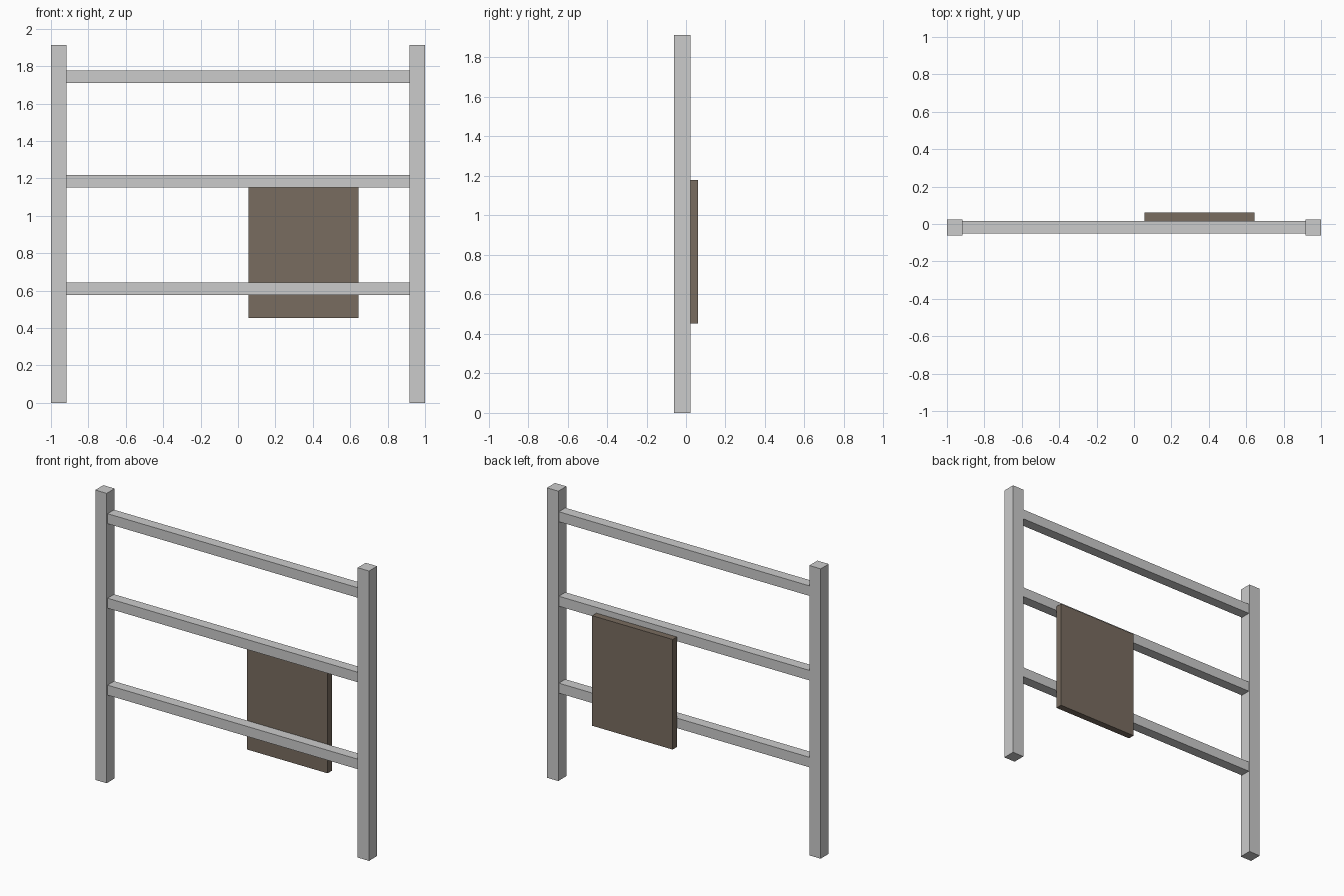
import bpy, bmesh
from mathutils import Vector

if "Cube" in bpy.data.objects:
    bpy.data.objects.remove(bpy.data.objects["Cube"])


def box(name, lo, hi):
    """Axis-aligned box between two corners, origin at its centre."""
    lo, hi = Vector(lo), Vector(hi)
    mesh = bpy.data.meshes.new(name)
    bm = bmesh.new()
    bmesh.ops.create_cube(bm, size=1.0)
    bmesh.ops.scale(bm, vec=hi - lo, verts=bm.verts)
    bm.to_mesh(mesh)
    bm.free()
    obj = bpy.data.objects.new(name, mesh)
    obj.location = (lo + hi) / 2
    bpy.context.collection.objects.link(obj)
    return obj


HEIGHT, POST = 1.914, 0.083

# Upright posts
for side, x in (("left", -1.0), ("right", 1.0 - POST)):
    box(side + "_post", (x, -0.061, 0), (x + POST, 0.023, HEIGHT))

# Horizontal rails between the posts
for level, z in (("lower", 0.611), ("middle", 1.185), ("upper", 1.743)):
    inner = 1.0 - POST
    box(level + "_rail", (-inner, -0.051, z - 0.033), (inner, 0.017, z + 0.033))

# Board fixed to the back of the lower two rails
board = box("back_board", (0.055, 0.017, 0.453), (0.643, 0.061, 1.18))
brown = bpy.data.materials.new("brown")
brown.diffuse_color = (0.19, 0.15, 0.115, 1)
brown.use_nodes = True
brown.node_tree.nodes["Principled BSDF"].inputs["Base Color"].default_value = brown.diffuse_color
board.data.materials.append(brown)
